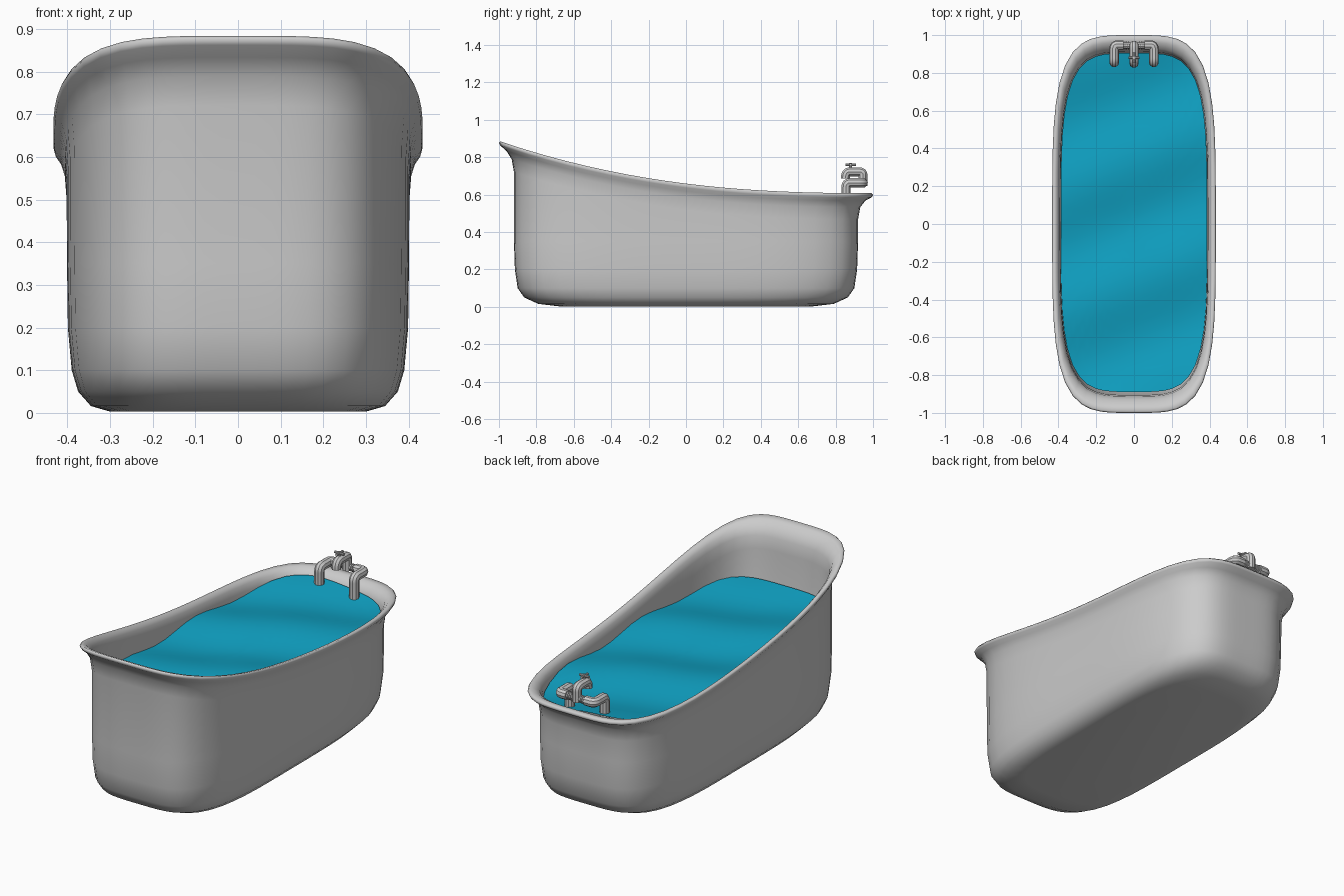
import bpy, bmesh
from math import sin, cos, pi

if "Cube" in bpy.data.objects:
    bpy.data.objects.remove(bpy.data.objects["Cube"])

N = 64


def outline(hx, hy, n=4.0):
    """Points of a rounded rectangle (superellipse)."""
    pts = []
    for i in range(N):
        c, s = cos(2 * pi * i / N), sin(2 * pi * i / N)
        r = (abs(c) ** n + abs(s) ** n) ** (-1 / n)
        pts.append((hx * c * r, hy * s * r))
    return pts


def rim_z(y):
    return 0.608 + 0.279 * (max(0, 1 - y) / 2) ** 2.45


def wave(x, y):
    u = y - 0.4 * x + 0.15
    return 0.56 - 0.018 * sin(2 * pi * u / 0.65) + 0.006 * sin(9 * x + 3 * y)


def finish(bm, name, mat=None):
    bmesh.ops.recalc_face_normals(bm, faces=bm.faces)
    me = bpy.data.meshes.new(name)
    bm.to_mesh(me)
    bm.free()
    me.shade_smooth()
    ob = bpy.data.objects.new(name, me)
    bpy.context.collection.objects.link(ob)
    if mat:
        me.materials.append(mat)
    return ob


def bridge(bm, a, b):
    for i in range(N):
        j = (i + 1) % N
        bm.faces.new((a[i], a[j], b[j], b[i]))


# tub shell: (half x, half y, height, height measured from the rim?)
profile = [
    (0.30, 0.68, 0.003, 0), (0.345, 0.79, 0.016, 0), (0.375, 0.865, 0.05, 0),
    (0.39, 0.90, 0.10, 0), (0.399, 0.915, 0.20, 0), (0.401, 0.92, 0.35, 0),
    (0.402, 0.92, -0.14, 1), (0.407, 0.932, -0.075, 1), (0.418, 0.96, -0.04, 1),
    (0.430, 0.993, -0.022, 1), (0.433, 1.0, -0.010, 1), (0.428, 0.992, 0, 1),
    (0.412, 0.962, -0.003, 1), (0.398, 0.93, -0.022, 1), (0.391, 0.912, -0.055, 1),
    (0.388, 0.905, -0.12, 1), (0.38, 0.89, 0.20, 0), (0.36, 0.85, 0.08, 0),
    (0.30, 0.68, 0.03, 0)]
bm = bmesh.new()
rings = []
for hx, hy, z, rel in profile:
    rings.append([bm.verts.new((x, y, z + rim_z(y) if rel else z)) for x, y in outline(hx, hy)])
for a, b in zip(rings, rings[1:]):
    bridge(bm, a, b)
bm.faces.new(rings[0])
bm.faces.new(rings[-1])
finish(bm, "tub")

# wavy water surface
blue = bpy.data.materials.new("water_blue")
blue.diffuse_color = (0.005, 0.36, 0.55, 1)
blue.use_nodes = True
blue.node_tree.nodes["Principled BSDF"].inputs["Base Color"].default_value = blue.diffuse_color
bm = bmesh.new()
prev = None
centre = bm.verts.new((0, 0.01, wave(0, 0.01)))
for k in range(1, 15):
    f = k / 14
    ring = []
    for x, y in outline(0.387 * f, 0.897 * f, 2 + 2 * f):
        y += 0.008
        ring.append(bm.verts.new((x, y, wave(x, y))))
    if prev:
        bridge(bm, prev, ring)
    else:
        for i in range(N):
            bm.faces.new((centre, ring[i], ring[(i + 1) % N]))
    prev = ring
finish(bm, "water", blue)


def pipe(name, pts, radius):
    cu = bpy.data.curves.new(name, 'CURVE')
    cu.dimensions = '3D'
    cu.bevel_depth = radius
    cu.bevel_resolution = 3
    cu.use_fill_caps = True
    sp = cu.splines.new('NURBS')
    sp.points.add(len(pts) - 1)
    for p, co in zip(sp.points, pts):
        p.co = (*co, 1)
    sp.order_u = min(3, len(pts))
    sp.use_endpoint_u = True
    sp.resolution_u = 8
    ob = bpy.data.objects.new(name, cu)
    bpy.context.collection.objects.link(ob)
    bpy.ops.object.select_all(action='DESELECT')
    ob.select_set(True)
    bpy.context.view_layer.objects.active = ob
    bpy.ops.object.convert(target='MESH')
    bpy.ops.object.shade_smooth_by_angle()
    return ob


# side pipes rising from the water and turning inward, with threaded collars
for s, side in ((-1, "left"), (1, "right")):
    pipe(side + "_pipe", [(s * .105, .856, .5), (s * .105, .856, .62), (s * .105, .856, .663),
                          (s * .105, .90, .663), (s * .105, .946, .663), (s * .07, .946, .663),
                          (s * .055, .946, .663)], 0.026)
    for i in range(3):
        x = s * (0.03 + 0.009 * i)
        pipe(f"{side}_collar_{i}", [(x - .003, .946, .663), (x + .003, .946, .663)], 0.021)
pipe("cross_bar", [(-.06, .946, .663), (.06, .946, .663)], 0.016)

# central spout
pipe("spout", [(0, .946, .645), (0, .946, .69), (0, .946, .722), (0, .90, .722),
               (0, .852, .722), (0, .852, .685)], 0.025)

# tap handle on top of the spout
pipe("tap_stem", [(0, .88, .73), (0, .88, .768)], 0.008)
pipe("tap_bar_x", [(-.028, .88, .759), (.028, .88, .759)], 0.007)
pipe("tap_bar_y", [(0, .852, .759), (0, .908, .759)], 0.007)
